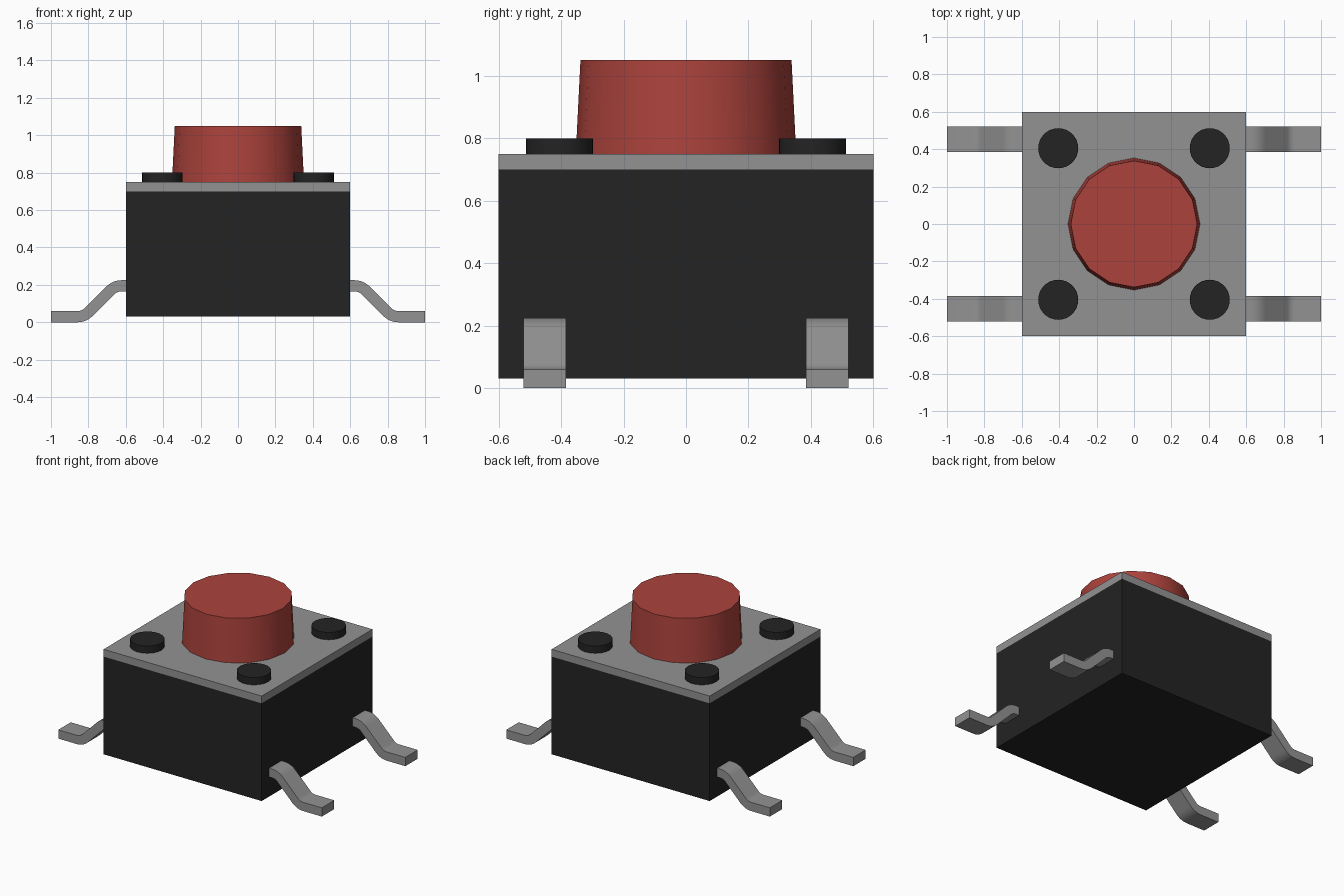
import bpy, bmesh, math
from mathutils import Vector

if "Cube" in bpy.data.objects:
    bpy.data.objects.remove(bpy.data.objects["Cube"], do_unlink=True)


def material(name, rgb):
    m = bpy.data.materials.new(name)
    m.use_nodes = True
    m.diffuse_color = (*rgb, 1)
    m.node_tree.nodes["Principled BSDF"].inputs["Base Color"].default_value = (*rgb, 1)
    return m


BLACK = material("black plastic", (0.017, 0.017, 0.017))
METAL = material("grey metal", (0.29, 0.29, 0.29))
RED = material("red plastic", (0.41, 0.055, 0.045))


def finish(bm, name, mat, smooth=False):
    bmesh.ops.recalc_face_normals(bm, faces=bm.faces)
    me = bpy.data.meshes.new(name)
    bm.to_mesh(me)
    bm.free()
    me.materials.append(mat)
    ob = bpy.data.objects.new(name, me)
    bpy.context.collection.objects.link(ob)
    if smooth:
        bpy.ops.object.select_all(action='DESELECT')
        ob.select_set(True)
        bpy.context.view_layer.objects.active = ob
        bpy.ops.object.shade_smooth_by_angle(angle=math.radians(35))
    return ob


def box(name, mat, width, z0, z1):
    bm = bmesh.new()
    bmesh.ops.create_cube(bm, size=1)
    for v in bm.verts:
        v.co = (v.co.x * width, v.co.y * width, z0 if v.co.z < 0 else z1)
    finish(bm, name, mat)


def cone(name, mat, x, y, z0, z1, r0, r1, sides):
    bm = bmesh.new()
    bmesh.ops.create_cone(bm, cap_ends=True, segments=sides,
                          radius1=r0, radius2=r1, depth=z1 - z0)
    bmesh.ops.translate(bm, verts=bm.verts, vec=(x, y, (z0 + z1) / 2))
    finish(bm, name, mat, True)


# Housing, cover plate and push button
box("housing", BLACK, 1.2, 0.03, 0.70)
box("cover_plate", METAL, 1.2, 0.70, 0.75)
cone("push_button", RED, 0, 0, 0.75, 1.05, 0.353, 0.338, 16)

# Bent strip outline: straight, down bend, slope, up bend, foot
HALF, RADIUS, STEPS = 0.03, 0.085, 5
TANGENT = RADIUS * math.tan(math.radians(22.5))
upper_x, lower_x, upper_z, lower_z = 0.658, 0.823, 0.195, 0.03


def leg_outline():
    rows = [(Vector((0.59, upper_z)), 0.0)]
    for i in range(STEPS + 1):
        a = math.radians(45) * i / STEPS
        rows.append((Vector((upper_x - TANGENT + RADIUS * math.sin(a),
                             upper_z - RADIUS * (1 - math.cos(a)))), a))
    for i in range(STEPS, -1, -1):
        a = math.radians(45) * i / STEPS
        rows.append((Vector((lower_x + TANGENT - RADIUS * math.sin(a),
                             lower_z + RADIUS * (1 - math.cos(a)))), a))
    rows.append((Vector((1.0, lower_z)), 0.0))
    top = [p + HALF * Vector((math.sin(a), math.cos(a))) for p, a in rows]
    bottom = [p - HALF * Vector((math.sin(a), math.cos(a))) for p, a in rows]
    return top, bottom


def leg(name, sx, sy):
    top, bottom = leg_outline()
    bm = bmesh.new()
    rings = []
    for t, b in zip(top, bottom):
        rings.append([bm.verts.new((sx * p.x, sy * y, p.y))
                      for p, y in ((t, 0.385), (t, 0.52), (b, 0.52), (b, 0.385))])
    for r, s in zip(rings, rings[1:]):
        for k in range(4):
            n = (k + 1) % 4
            bm.faces.new((r[k], r[n], s[n], s[k]))
    bm.faces.new(rings[0])
    bm.faces.new(rings[-1])
    finish(bm, name, METAL, True)


# Four corner pegs and four legs
for sx, side in ((1, "left"), (-1, "right")):
    for sy, end in ((-1, "front"), (1, "back")):
        cone(f"{end}_{side}_peg", BLACK, 0.405 * sx, 0.405 * sy,
             0.75, 0.80, 0.107, 0.107, 32)
        leg(f"{end}_{side}_leg", sx, sy)
